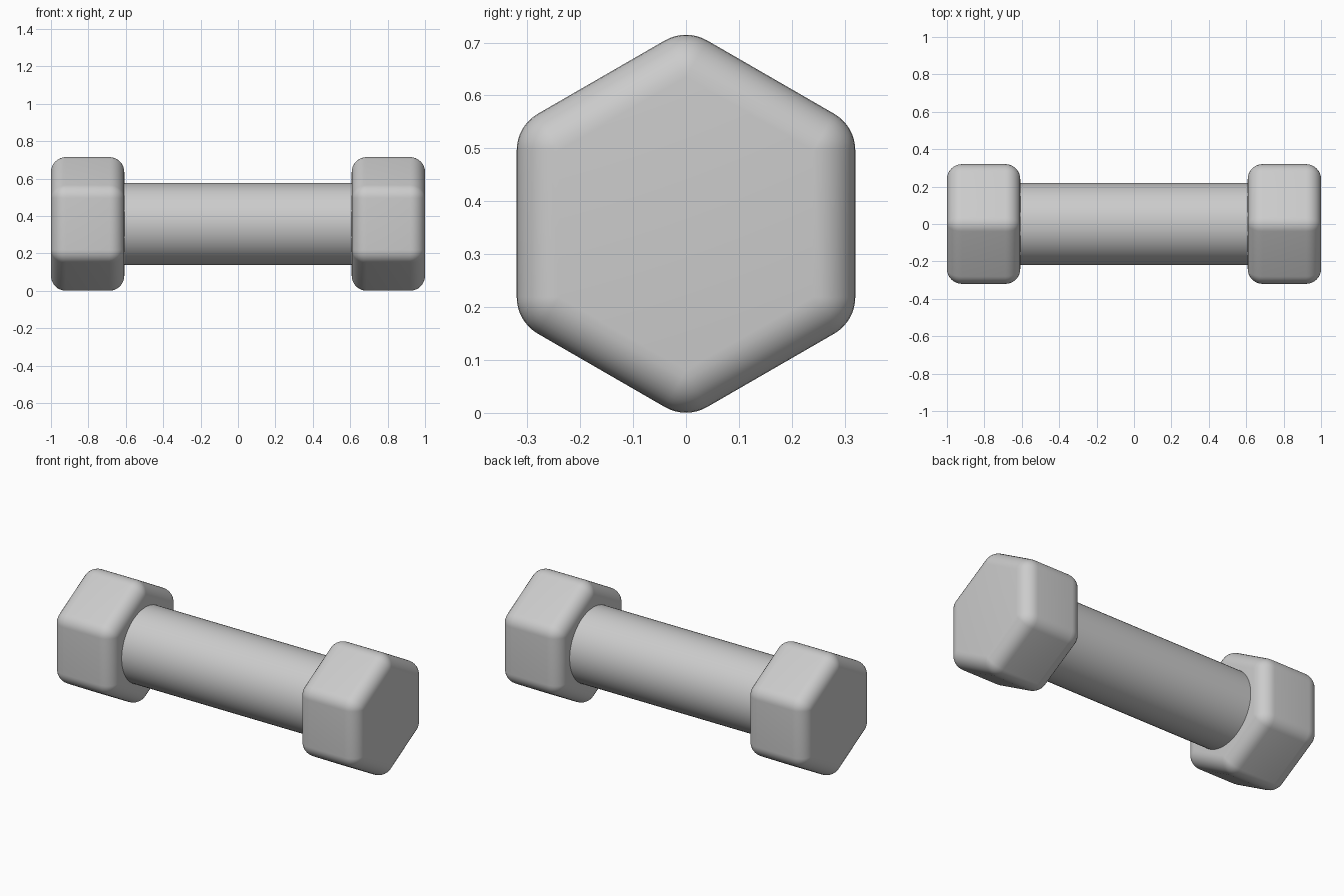
import bpy, bmesh
from math import sin, cos, radians, pi
from mathutils import Vector

cube = bpy.data.objects.get("Cube")
if cube:
    bpy.data.objects.remove(cube, do_unlink=True)

CENTRE_Z = 0.3575   # height of the bar axis
ROUND = 0.08        # rounding radius of the heads
STEPS = 8           # segments in each rounded edge

grey = bpy.data.materials.new("light grey")
grey.use_nodes = True
COLOUR = (0.6, 0.6, 0.6, 1)
grey.diffuse_color = COLOUR
grey.node_tree.nodes["Principled BSDF"].inputs["Base Color"].default_value = COLOUR


def ring(bm, x, spread, core):
    """Hexagon of radius core around the x axis, grown by spread with round corners."""
    verts = []
    for k in range(6):
        corner = radians(90 + 60 * k)
        for i in range(STEPS + 1):
            a = corner + radians(-30 + 60 * i / STEPS)
            verts.append(bm.verts.new((x, core * cos(corner) + spread * cos(a),
                                       CENTRE_Z + core * sin(corner) + spread * sin(a))))
    return verts


def make_head(name, inner, outer):
    bm = bmesh.new()
    core = (0.32 - ROUND) / cos(radians(30))
    quarter = [i / STEPS * pi / 2 for i in range(STEPS + 1)]
    sections = [(inner + ROUND - ROUND * cos(t), ROUND * sin(t)) for t in quarter]
    sections += [(outer - ROUND + ROUND * sin(t), ROUND * cos(t)) for t in quarter]
    rings = [ring(bm, x, spread, core) for x, spread in sections]
    for a, b in zip(rings, rings[1:]):
        for i in range(len(a)):
            j = (i + 1) % len(a)
            bm.faces.new((a[i], a[j], b[j], b[i]))
    # flat hexagonal ends
    bm.faces.new(rings[0])
    bm.faces.new(rings[-1])
    bmesh.ops.remove_doubles(bm, verts=bm.verts, dist=0.0001)
    bmesh.ops.recalc_face_normals(bm, faces=bm.faces)
    mesh = bpy.data.meshes.new(name)
    bm.to_mesh(mesh)
    bm.free()
    obj = bpy.data.objects.new(name, mesh)
    bpy.context.collection.objects.link(obj)
    return obj


def finish(obj):
    obj.data.materials.append(grey)
    bpy.ops.object.select_all(action='DESELECT')
    obj.select_set(True)
    bpy.context.view_layer.objects.active = obj
    bpy.ops.object.shade_smooth_by_angle(angle=radians(35))


# hexagonal weights
finish(make_head("left_weight", 0.608, 1.0))
finish(make_head("right_weight", -1.0, -0.608))

# round grip, running slightly into both weights
bpy.ops.mesh.primitive_cylinder_add(vertices=64, radius=0.22, depth=1.26,
                                    location=(0, 0, CENTRE_Z), rotation=(0, pi / 2, 0))
grip = bpy.context.object
grip.name = "grip"
finish(grip)
